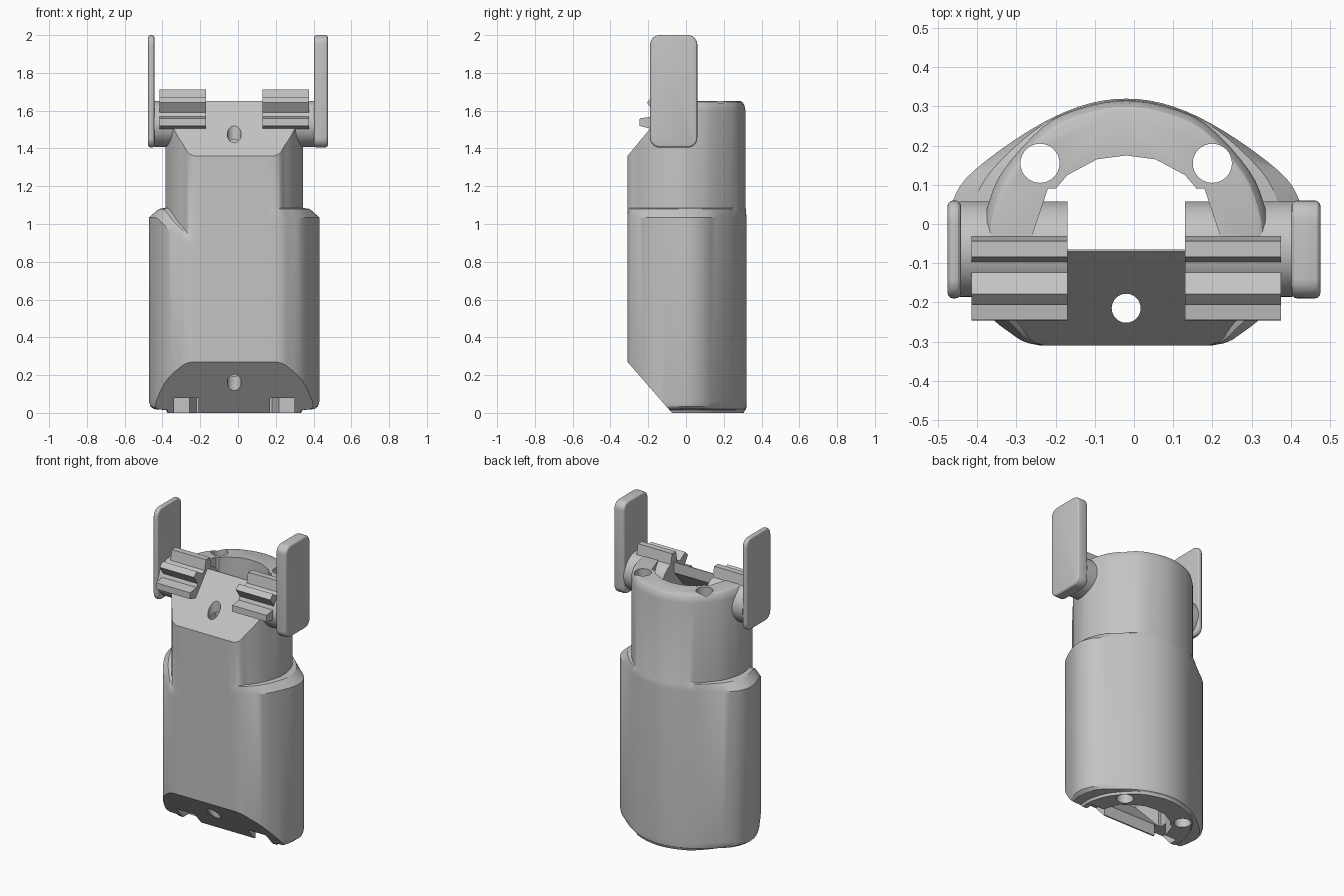
import bpy, bmesh, math
from mathutils import Vector

cube = bpy.data.objects.get("Cube")
if cube:
    bpy.data.objects.remove(cube, do_unlink=True)

CX = -0.02  # symmetry line of the body
grey = bpy.data.materials.new("plain_grey")
grey.use_nodes = True
grey.diffuse_color = (0.55, 0.55, 0.55, 1)
grey.node_tree.nodes["Principled BSDF"].inputs["Base Color"].default_value = grey.diffuse_color


def finish(name, bm):
    bmesh.ops.recalc_face_normals(bm, faces=bm.faces)
    mesh = bpy.data.meshes.new(name)
    bm.to_mesh(mesh)
    bm.free()
    mesh.materials.append(grey)
    obj = bpy.data.objects.new(name, mesh)
    bpy.context.collection.objects.link(obj)
    return obj


def loft(name, rings):
    bm = bmesh.new()
    loops = [[bm.verts.new(p) for p in ring] for ring in rings]
    n = len(loops[0])
    for a, b in zip(loops, loops[1:]):
        for i in range(n):
            j = (i + 1) % n
            bm.faces.new((a[i], a[j], b[j], b[i]))
    bm.faces.new(loops[0])
    bm.faces.new(loops[-1])
    return finish(name, bm)


def prism_x(name, pts, x0, x1):
    return loft(name, [[(x, y, z) for y, z in pts] for x in (x0, x1)])


def prism_z(name, pts, z0, z1):
    return loft(name, [[(x, y, z) for x, y in pts] for z in (z0, z1)])


def circle(u, v, r, n=32):
    return [(u + r * math.cos(math.tau * i / n), v + r * math.sin(math.tau * i / n)) for i in range(n)]


def activate(obj):
    bpy.ops.object.select_all(action='DESELECT')
    obj.select_set(True)
    bpy.context.view_layer.objects.active = obj


def apply_mod(obj, kind, **settings):
    mod = obj.modifiers.new(kind.lower(), kind)
    for key, value in settings.items():
        setattr(mod, key, value)
    activate(obj)
    bpy.ops.object.modifier_apply(modifier=mod.name)


def cut(obj, cutter):
    apply_mod(obj, 'BOOLEAN', operation='DIFFERENCE', solver='EXACT', object=cutter)
    bpy.data.objects.remove(cutter, do_unlink=True)


def smooth(obj):
    activate(obj)
    bpy.ops.object.shade_smooth_by_angle(angle=math.radians(28))


def outline(half, steps=4):
    """Smooth curve through the right half, mirrored into a closed ring."""
    p = [Vector(q) for q in half]
    p = [p[0]] + p + [Vector((-p[-2].x, p[-2].y))]
    out = []
    for a, b, c, d in zip(p, p[1:], p[2:], p[3:]):
        for k in range(steps):
            t = k / steps
            q = 0.5 * (2 * b + (c - a) * t + (2 * a - 5 * b + 4 * c - d) * t**2
                       + (3 * b - a - 3 * c + d) * t**3)
            q.y = max(q.y, -0.31)
            out.append(q)
    out.append(Vector(half[-1]))
    return out + [Vector((-q.x, q.y)) for q in reversed(out[1:-1])]


# Body cross-sections: slim upper sleeve and wide lower grip
slim = outline([(0, -.31), (.21, -.31), (.27, -.26), (.32, -.19), (.355, -.1), (.365, -.03),
                (.355, .04), (.315, .135), (.21, .25), (.11, .297), (0, .315)])
wide = outline([(0, -.31), (.22, -.31), (.30, -.275), (.37, -.21), (.425, -.1), (.45, -.01),
                (.44, .065), (.39, .135), (.25, .237), (.12, .30), (0, .32)])


def ring(z, mix, scale=1.0, scoop=False):
    pts = []
    for s, w in zip(slim, wide):
        q = s.lerp(w, mix) * scale
        drop = 0
        if scoop and w.x < 0:  # thumb scoop on the right front shoulder
            drop = 0.15 * min(1, max(0, (-0.1 - w.y) / 0.21)) ** 2
        pts.append((q.x + CX, q.y, z - drop))
    return pts


body = loft("body_shell", [
    ring(0, 0, .97), ring(.015, 0, .99), ring(.02, .7), ring(.035, .92), ring(.06, 1),
    ring(1.035, 1, scoop=True), ring(1.08, .4, scoop=True), ring(1.085, 0, scoop=True),
    ring(1.6, 0), ring(1.63, 0, .98), ring(1.645, 0, .95), ring(1.65, 0, .92)])

# Sloped front ends
cut(body, prism_x("top_slope", [(-.31, 1.36), (-.07, 1.65), (-.029, 1.7), (-.6, 1.7), (-.6, 1.01)], -1, 1))
cut(body, prism_x("bottom_slope", [(-.31, .27), (-.07, -.005), (-.03, -.05), (-.6, -.05), (-.6, .602)], -1, 1))

# Open bore, front pocket, screw holes and foot notches
bore = [(.24, -.065), (.24, -.03), (.20, .09), (.18, .09), (.15, .125), (.075, .165), (0, .175)]
bore = [(CX + x, y) for x, y in bore] + [(CX - x, y) for x, y in reversed(bore[:-1])]
cut(body, prism_z("bore", bore, -.1, 1.8))
cut(body, prism_x("pocket", [(-.27, .29), (-.05, .06), (-.05, 1.6), (-.27, 1.34)], CX - .22, CX + .22))
for x, y, r in ((-.24, .155, .05), (.20, .155, .05), (CX, -.215, .037)):
    cut(body, prism_z("screw_hole", circle(x, y, r), -.1, 1.8))
for side in (-1, 1):
    a, b = sorted((CX + side * .19, CX + side * .32))
    cut(body, prism_x("notch", [(-.4, -.1), (-.02, -.1), (-.02, .08), (-.4, .08)], a, b))
smooth(body)

# Hinge barrels with three teeth, and the upright side paddles
HY, HZ = -.064, 1.53
for side, label, outer in ((-1, "right", -.476), (1, "left", .476)):
    inner, tooth_end, ear = (CX + side * d for d in (.15, .395, .425))
    barrel = prism_x(label + "_hinge_barrel", circle(HY, HZ, .122, 40), inner, ear)
    smooth(barrel)
    for i, angle in enumerate((90, 135, 177)):
        a = math.radians(angle)
        pts = [(HY + r * math.cos(a) - w * math.sin(a), HZ + r * math.sin(a) + w * math.cos(a))
               for r, w in ((.1, -.036), (.182, -.02), (.182, .02), (.1, .036))]
        prism_x(f"{label}_hinge_tooth_{i + 1}", pts, inner, tooth_end)

    corners = []
    for cy, cz, start in ((.01, 1.95, 0), (-.14, 1.95, 90), (-.14, 1.455, 180), (.01, 1.455, 270)):
        for k in range(7):
            a = math.radians(start + 15 * k)
            corners.append((cy + .05 * math.cos(a), cz + .05 * math.sin(a)))
    paddle = prism_x(label + "_paddle", corners, ear - side * .003, outer)
    apply_mod(paddle, 'BEVEL', width=.014, segments=3, limit_method='ANGLE', angle_limit=math.radians(50))
    smooth(paddle)
